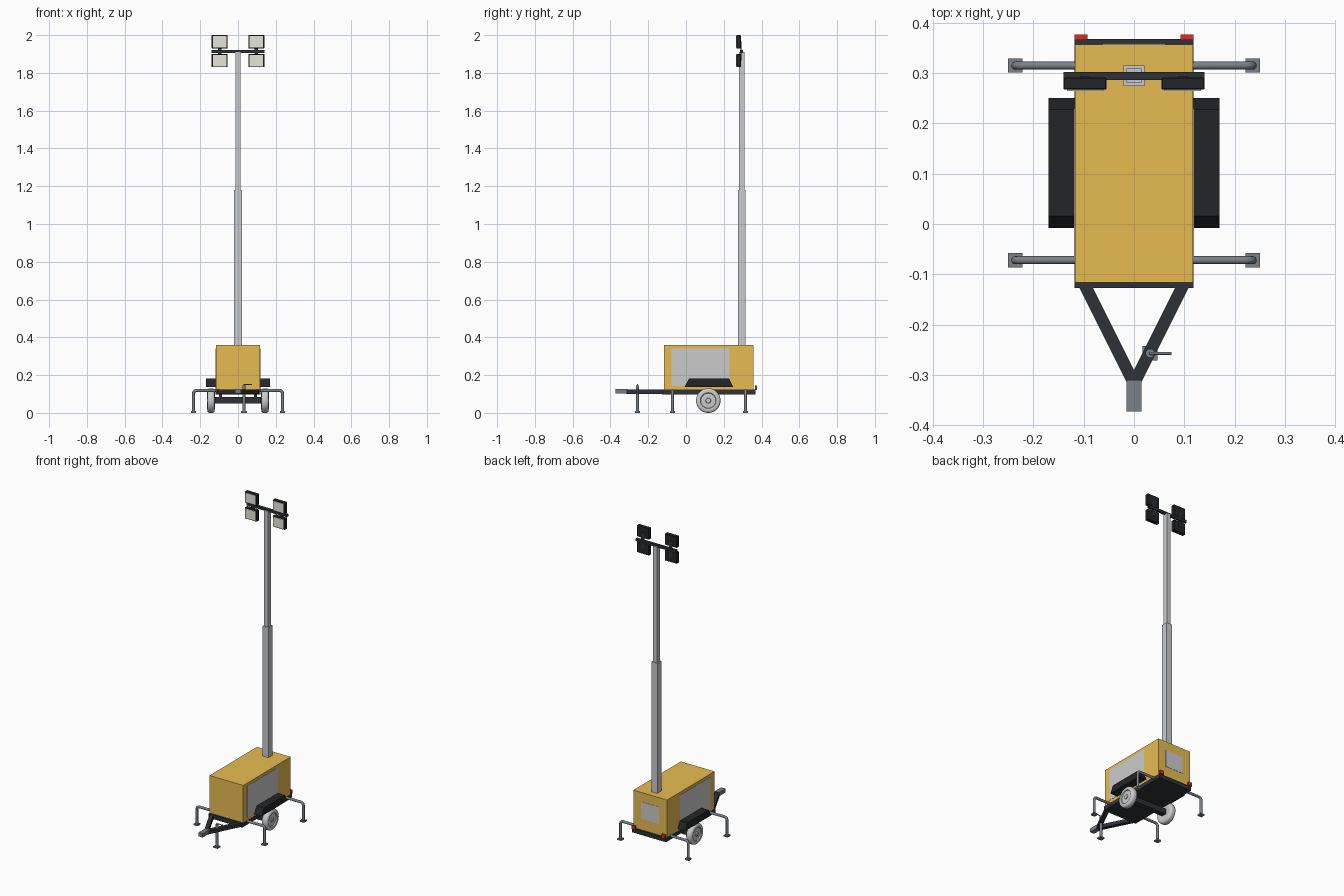
import bpy, bmesh, math
from mathutils import Vector

if "Cube" in bpy.data.objects:
    bpy.data.objects.remove(bpy.data.objects["Cube"])


def mat(name, r, g, b):
    m = bpy.data.materials.new(name)
    m.diffuse_color = (r, g, b, 1)
    m.use_nodes = True
    m.node_tree.nodes["Principled BSDF"].inputs["Base Color"].default_value = m.diffuse_color
    return m


YELLOW = mat("yellow_paint", 0.80, 0.50, 0.085)
DARK = mat("dark_frame", 0.027, 0.032, 0.038)
BLACK = mat("black_plastic", 0.017, 0.018, 0.02)
STEEL = mat("steel", 0.19, 0.22, 0.25)
ALU = mat("mast_metal", 0.58, 0.60, 0.62)
LENS = mat("lamp_glass", 0.80, 0.79, 0.72)
RED = mat("red_lens", 0.70, 0.03, 0.02)


def finish(name, bm, m=None, smooth=False):
    bmesh.ops.recalc_face_normals(bm, faces=bm.faces)
    me = bpy.data.meshes.new(name)
    bm.to_mesh(me)
    bm.free()
    ob = bpy.data.objects.new(name, me)
    bpy.context.collection.objects.link(ob)
    if m:
        me.materials.append(m)
    if smooth:
        bpy.ops.object.select_all(action='DESELECT')
        ob.select_set(True)
        bpy.context.view_layer.objects.active = ob
        bpy.ops.object.shade_smooth_by_angle(angle=math.radians(40))
    return ob


def box(name, x, y, z, m=None, bevel=0):
    """Box from (min, max) pairs."""
    bm = bmesh.new()
    bmesh.ops.create_cube(bm, size=1)
    for v in bm.verts:
        v.co = [p[0] + (c + 0.5) * (p[1] - p[0]) for p, c in zip((x, y, z), v.co)]
    if bevel:
        bmesh.ops.bevel(bm, geom=bm.edges[:], offset=bevel, segments=1, affect='EDGES')
    return finish(name, bm, m)


def prism(name, pts, offset, m):
    """Extrude a closed outline of 3D points by an offset."""
    bm = bmesh.new()
    f = bm.faces.new([bm.verts.new(p) for p in pts])
    ext = bmesh.ops.extrude_face_region(bm, geom=[f])['geom']
    bmesh.ops.translate(bm, vec=offset, verts=[v for v in ext if isinstance(v, bmesh.types.BMVert)])
    return finish(name, bm, m)


def tube(name, pts, r, m, sides=16):
    """Round tube swept along a planar path."""
    pts = [Vector(p) for p in pts]
    normal = Vector((0, 1, 0))
    bm = bmesh.new()
    rings = []
    for i, p in enumerate(pts):
        a = (p - pts[max(i - 1, 0)]).normalized()
        b = (pts[min(i + 1, len(pts) - 1)] - p).normalized()
        side = (a + b).normalized().cross(normal)
        rings.append([bm.verts.new(p + r * (math.cos(t) * side + math.sin(t) * normal))
                      for t in (k * math.tau / sides for k in range(sides))])
    for r0, r1 in zip(rings, rings[1:]):
        for k in range(sides):
            j = (k + 1) % sides
            bm.faces.new((r0[k], r0[j], r1[j], r1[k]))
    bm.faces.new(rings[0])
    bm.faces.new(rings[-1])
    return finish(name, bm, m, True)


def wheel(name, s):
    """Lathe of (x, radius) points around the axle."""
    prof = [(0.124, 0), (0.124, 0.042), (0.123, 0.046), (0.124, 0.057), (0.129, 0.063),
            (0.136, 0.065), (0.150, 0.065), (0.157, 0.063), (0.162, 0.057), (0.163, 0.046),
            (0.162, 0.042), (0.156, 0.039), (0.157, 0.014), (0.162, 0.012), (0.162, 0)]
    bm = bmesh.new()
    vs = [bm.verts.new((s * x, 0.118, 0.065 + r)) for x, r in prof]
    es = [bm.edges.new(e) for e in zip(vs, vs[1:])]
    bmesh.ops.spin(bm, geom=vs + es, cent=(0, 0.118, 0.065), axis=(1, 0, 0),
                   angle=math.tau, steps=40, use_merge=True)
    bmesh.ops.remove_doubles(bm, verts=bm.verts, dist=1e-5)
    return finish(name, bm, None, True)


# Chassis and generator housing
box("chassis_frame", (-0.118, 0.118), (-0.127, 0.368), (0.098, 0.124), DARK)
box("housing", (-0.1175, 0.1175), (-0.116, 0.357), (0.124, 0.36), YELLOW)
box("rear_panel", (-0.063, 0.063), (0.356, 0.3585), (0.195, 0.302))
box("axle", (-0.126, 0.126), (0.101, 0.135), (0.049, 0.083), DARK)

for s, side in ((-1, "left"), (1, "right")):
    def sx(a, b):
        return tuple(sorted((s * a, s * b)))
    box(side + "_door_panel", sx(0.116, 0.119), (-0.076, 0.23), (0.142, 0.342))
    wheel(side + "_wheel", s)
    box(side + "_axle_hanger", sx(0.085, 0.1), (0.106, 0.13), (0.075, 0.1), DARK)
    # Trapezoid mudguard
    prism(side + "_fender", [(s * 0.117, y, z) for y, z in
          ((-0.008, 0.138), (0.25, 0.138), (0.228, 0.181), (0.016, 0.181))],
          (s * 0.053, 0, 0), BLACK)
    # Drawbar arm converging on the coupler
    prism(side + "_drawbar", [(s * x, y, 0.1) for x, y in
          ((0.084, -0.122), (0.111, -0.122), (0.013, -0.318), (0, -0.318), (0, -0.290))],
          (0, 0, 0.023), DARK)
    box(side + "_tail_light", sx(0.092, 0.118), (0.366, 0.377), (0.122, 0.145), RED)
    # Outriggers with bent tube and foot plate
    for y, end in ((-0.072, "front"), (0.315, "rear")):
        n = f"{end}_{side}_outrigger"
        bend = [(s * (0.220 + 0.016 * math.sin(t)), y, 0.102 + 0.016 * math.cos(t))
                for t in (k * math.pi / 8 for k in range(5))]
        tube(n, [(s * 0.1, y, 0.118)] + bend + [(s * 0.236, y, 0.006)], 0.008, STEEL)
        box(n + "_foot", sx(0.222, 0.25), (y - 0.014, y + 0.014), (0, 0.009), STEEL)
    # Floodlights, two per side
    for z, lvl in ((1.865, "lower"), (1.965, "upper")):
        n = f"{lvl}_{side}_lamp"
        box(n, sx(0.055, 0.14), (0.267, 0.291), (z - 0.035, z + 0.035), BLACK, 0.002)
        box(n + "_lens", sx(0.061, 0.133), (0.264, 0.268), (z - 0.030, z + 0.030), LENS)
        # Bracket joining lamp to the crossbar
        zb = sorted((1.912, z))
        box(n + "_bracket", sx(0.088, 0.107), (0.288, 0.294), zb, DARK)

# Coupler and jockey jack
box("coupler", (-0.015, 0.015), (-0.373, -0.31), (0.102, 0.126), STEEL)
tube("jack_post", [(0.032, -0.257, 0.004), (0.032, -0.257, 0.146)], 0.009, STEEL)
box("jack_foot", (0.017, 0.047), (-0.271, -0.243), (0, 0.009), STEEL)
tube("jack_crank", [(0.032, -0.257, 0.140), (0.032, -0.257, 0.151), (0.075, -0.257, 0.151)],
     0.003, STEEL, 8)

# Telescopic mast and crossbar
box("mast_lower", (-0.0205, 0.0205), (0.2745, 0.3155), (0.34, 1.18), ALU)
box("mast_upper", (-0.0145, 0.0145), (0.2805, 0.3095), (1.17, 1.91), ALU)
box("lamp_crossbar", (-0.14, 0.14), (0.286, 0.302), (1.904, 1.92), DARK)
